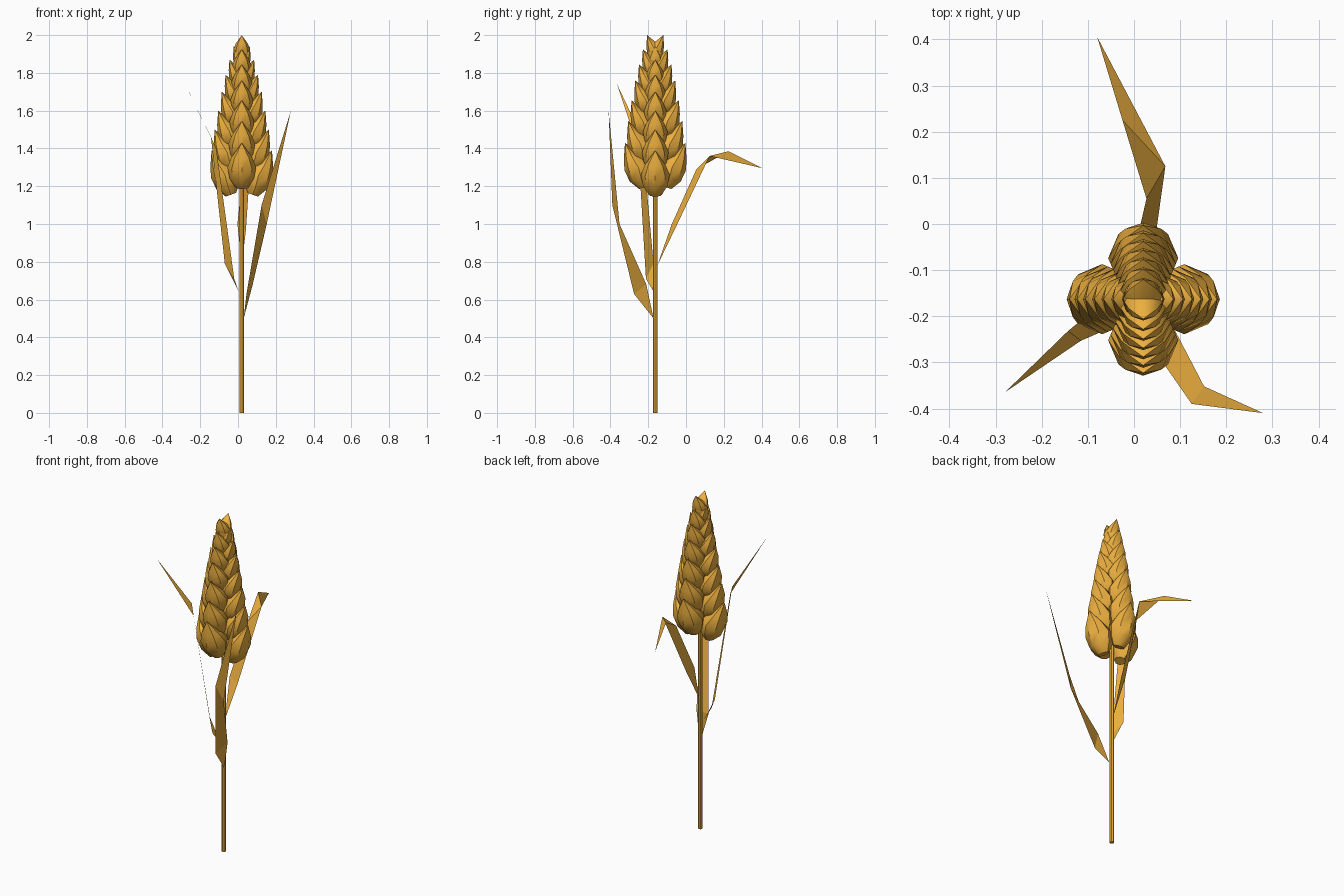
import bpy, math
from mathutils import Vector

if "Cube" in bpy.data.objects:
    bpy.data.objects.remove(bpy.data.objects["Cube"])

CX, CY = 0.02, -0.163          # stem axis
gold = bpy.data.materials.new("golden_straw")
gold.diffuse_color = (0.84, 0.43, 0.05, 1)
gold.use_nodes = True
gold.node_tree.nodes["Principled BSDF"].inputs["Base Color"].default_value = gold.diffuse_color


def add_mesh(name, verts, faces, smooth=None):
    me = bpy.data.meshes.new(name)
    me.from_pydata(verts, [], faces)
    me.materials.append(gold)
    ob = bpy.data.objects.new(name, me)
    bpy.context.collection.objects.link(ob)
    if smooth:
        bpy.ops.object.select_all(action='DESELECT')
        ob.select_set(True)
        bpy.context.view_layer.objects.active = ob
        bpy.ops.object.shade_smooth_by_angle(angle=math.radians(smooth))
    return ob


# Stem
bpy.ops.mesh.primitive_cylinder_add(vertices=8, radius=0.0125, depth=1.86,
                                    location=(CX, CY, 0.93))
stem = bpy.context.object
stem.name = "stem"
stem.data.materials.append(gold)

# Kernel rings: outer (r, z), inner (r, z), half width
RINGS = [((0.085, 0.0), (0.03, 0.02), 0.035),
         ((0.135, 0.04), (0.012, 0.07), 0.064),
         ((0.163, 0.10), (0.015, 0.13), 0.076),
         ((0.166, 0.16), (0.075, 0.175), 0.055)]
TIP = (0.160, 0.245)
SEG = 8


def kernel(name, angle, tip_z, s, shift):
    """One pointed husk leaning out from the stem."""
    ca, sa = math.cos(angle), math.sin(angle)

    def place(r, w, z):
        r = r * s - shift
        w *= s
        return (CX + r * ca - w * sa, CY + r * sa + w * ca, tip_z + (z - TIP[1]) * s)

    verts, faces = [], []
    for (ro, zo), (ri, zi), w in RINGS:
        for k in range(SEG):
            a = 2 * math.pi * k / SEG
            f = (1 + math.cos(a)) / 2
            verts.append(place(ri + (ro - ri) * f, w * math.sin(a), zi + (zo - zi) * f))
    n = len(RINGS)
    for i in range(n - 1):
        for k in range(SEG):
            a, b = i * SEG + k, i * SEG + (k + 1) % SEG
            faces.append((a, b, b + SEG, a + SEG))
    verts.append(place(TIP[0], 0, TIP[1]))
    top = (n - 1) * SEG
    for k in range(SEG):
        faces.append((top + k, top + (k + 1) % SEG, n * SEG))
    faces.append(tuple(reversed(range(SEG))))
    add_mesh(name, verts, faces, 40)


# Four columns of kernels; side columns sit slightly lower than front/back ones
COLUMNS = [("right", 0, 0), ("back", 90, 1), ("left", 180, 0), ("front", 270, 1)]
TIPS = [[1.39, 1.50, 1.60, 1.70, 1.79, 1.87, 1.94],
        [1.43, 1.545, 1.655, 1.76, 1.845, 1.925, 2.0]]
for label, deg, row in COLUMNS:
    for i, z in enumerate(TIPS[row]):
        t = i / 6
        kernel(f"kernel_{label}_{i + 1}", math.radians(deg), z,
               1 - 0.42 * t, 0.008 * math.sin(math.pi * t) + 0.05 * t ** 2)


# Leaves: flat tapering blades, base + left/right edge points + tip
def leaf(name, base, left, right, tip):
    verts = [base] + left + right + [tip]
    nl, nr = len(left), len(right)
    L = [1 + i for i in range(nl)]
    R = [1 + nl + i for i in range(nr)]
    T = nl + nr + 1
    faces = [(0, R[0], L[0])]
    for i in range(nr - 1):
        faces.append((L[i], R[i], R[i + 1], L[i + 1]))
    for i in range(nr - 1, nl - 1):
        faces.append((L[i], R[-1], L[i + 1]))
    faces.append((L[-1], R[-1], T))
    add_mesh(name, verts, faces)


leaf("leaf_right", (0.03, -0.172, 0.50),
     [(0.045, -0.275, 0.63), (0.125, -0.39, 1.10)],
     [(0.078, -0.21, 0.68), (0.152, -0.352, 1.0)],
     (0.28, -0.41, 1.60))
leaf("leaf_left", (0.005, -0.17, 0.64),
     [(-0.07, -0.172, 0.79), (-0.143, -0.232, 1.46)],
     [(-0.02, -0.212, 0.71), (-0.115, -0.253, 1.40)],
     (-0.28, -0.365, 1.74))
leaf("leaf_back", (0.02, -0.152, 0.78),
     [(-0.003, -0.075, 1.0), (0.027, 0.055, 1.29), (-0.025, 0.225, 1.385)],
     [(0.042, -0.06, 0.97), (0.068, 0.125, 1.36)],
     (-0.08, 0.406, 1.295))
